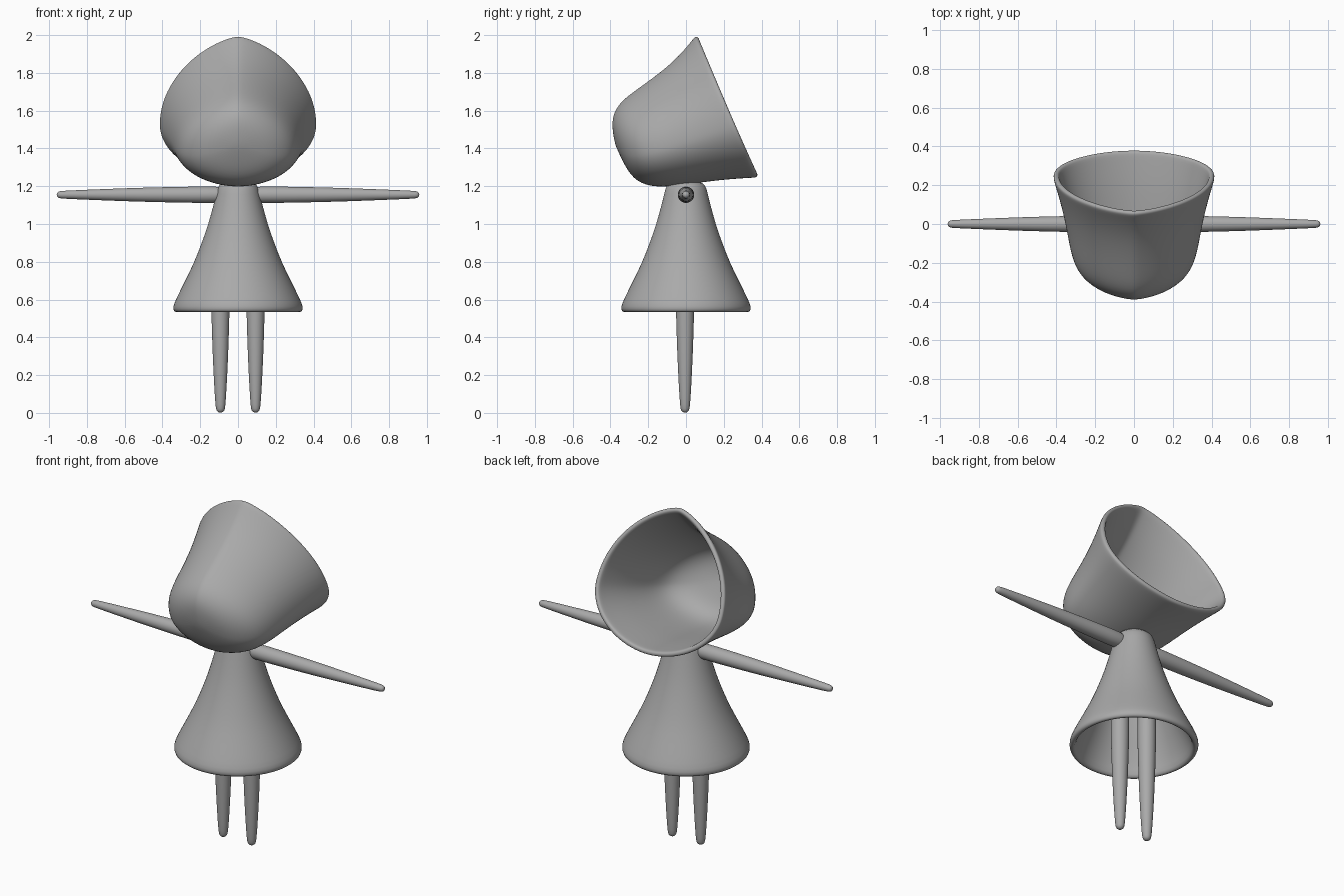
import bpy, bmesh
from math import sin, cos, pi
from mathutils import Vector, Matrix

if "Cube" in bpy.data.objects:
    bpy.data.objects.remove(bpy.data.objects["Cube"])

grey = bpy.data.materials.new("plain_grey")
grey.use_nodes = True
colour = (0.4, 0.4, 0.4, 1)
grey.diffuse_color = colour
grey.node_tree.nodes["Principled BSDF"].inputs["Base Color"].default_value = colour


def loft(name, rings, cap_start=None, cap_end=None, matrix=None):
    """Skin a list of rings of points, closing the ends with a fan if given a tip."""
    bm = bmesh.new()
    loops = [[bm.verts.new(p) for p in ring] for ring in rings]
    n = len(loops[0])
    for a, b in zip(loops, loops[1:]):
        for i in range(n):
            j = (i + 1) % n
            bm.faces.new((a[i], a[j], b[j], b[i]))
    for tip, loop in ((cap_start, loops[0]), (cap_end, loops[-1])):
        if tip is not None:
            v = bm.verts.new(tip)
            for i in range(n):
                bm.faces.new((loop[i], loop[(i + 1) % n], v))
    bmesh.ops.recalc_face_normals(bm, faces=bm.faces)
    if matrix:
        bm.transform(matrix)
    for f in bm.faces:
        f.smooth = True
    mesh = bpy.data.meshes.new(name)
    bm.to_mesh(mesh)
    bm.free()
    mesh.materials.append(grey)
    obj = bpy.data.objects.new(name, mesh)
    bpy.context.scene.collection.objects.link(obj)
    return obj


def circles(profile, n=32):
    return [[(r * cos(2 * pi * i / n), r * sin(2 * pi * i / n), z) for i in range(n)]
            for r, z in profile]


def subdivide(obj, levels):
    mod = obj.modifiers.new("smooth", "SUBSURF")
    mod.levels = mod.render_levels = levels


# Hood: egg-shaped sections from the open back to the closed front
# (top y, top z, bottom y, bottom z, half width)
sections = [
    (0.05, 2.00, 0.38, 1.245, 0.42),
    (0.03, 1.97, 0.35, 1.244, 0.413),
    (-0.06, 1.865, 0.20, 1.235, 0.375),
    (-0.18, 1.77, 0.05, 1.215, 0.345),
    (-0.28, 1.70, -0.08, 1.198, 0.325),
    (-0.355, 1.64, -0.19, 1.196, 0.285),
    (-0.39, 1.57, -0.28, 1.235, 0.19),
    (-0.39, 1.50, -0.335, 1.33, 0.09),
]


def egg(ty, tz, by, bz, w, n=40):
    top, bottom = Vector((0, ty, tz)), Vector((0, by, bz))
    middle = top.lerp(bottom, 0.62)
    ring = []
    for i in range(n):
        a = 2 * pi * i / n
        s, c = sin(a), cos(a)
        x = w * abs(s) ** (1.35 if c > 0 else 1.05) * (1 if s > 0 else -1)
        p = middle.lerp(top if c > 0 else bottom, abs(c))
        ring.append((x, p.y, p.z))
    return ring


hood = loft("hood", [egg(*s) for s in sections], cap_end=(0, -0.375, 1.42))
shell = hood.modifiers.new("thickness", "SOLIDIFY")
shell.thickness, shell.offset = 0.03, -1
subdivide(hood, 2)

# Dress: flared bell, hollow underneath, with a rounded hem
outer = [(0.07, 1.225), (0.104, 1.21), (0.115, 1.16), (0.13, 1.1), (0.157, 1.0),
         (0.192, 0.9), (0.235, 0.79), (0.285, 0.69), (0.33, 0.6), (0.346, 0.562),
         (0.342, 0.538), (0.325, 0.532), (0.309, 0.542)]
inner = [(0.3, 0.6), (0.205, 0.79), (0.127, 1.0), (0.085, 1.16)]
dress = loft("dress", circles(outer + inner, 48), (0, 0, 1.23), (0, 0, 1.18))
subdivide(dress, 1)

# Limbs: tapered rods with rounded tips, running along z from root to tip
arm_profile = [(0.044, 0), (0.044, 0.12), (0.041, 0.3), (0.036, 0.5), (0.028, 0.7),
               (0.021, 0.87), (0.018, 0.89), (0.01, 0.898)]
leg_profile = [(0.05, 0), (0.05, 0.25), (0.047, 0.39), (0.041, 0.58), (0.033, 0.74),
               (0.026, 0.85), (0.021, 0.868), (0.012, 0.876)]
for side, sign in (("left", 1), ("right", -1)):
    arm_place = Matrix.Translation((sign * 0.06, 0, 1.155)) @ Matrix.Rotation(sign * pi / 2, 4, "Y")
    arm = loft(side + "_arm", circles(arm_profile), (0, 0, 0), (0, 0, 0.9), arm_place)
    leg_place = Matrix.Translation((sign * 0.093, -0.005, 0.88)) @ Matrix.Rotation(pi, 4, "X")
    leg = loft(side + "_leg", circles(leg_profile), (0, 0, 0), (0, 0, 0.88), leg_place)
    subdivide(arm, 1)
    subdivide(leg, 1)
